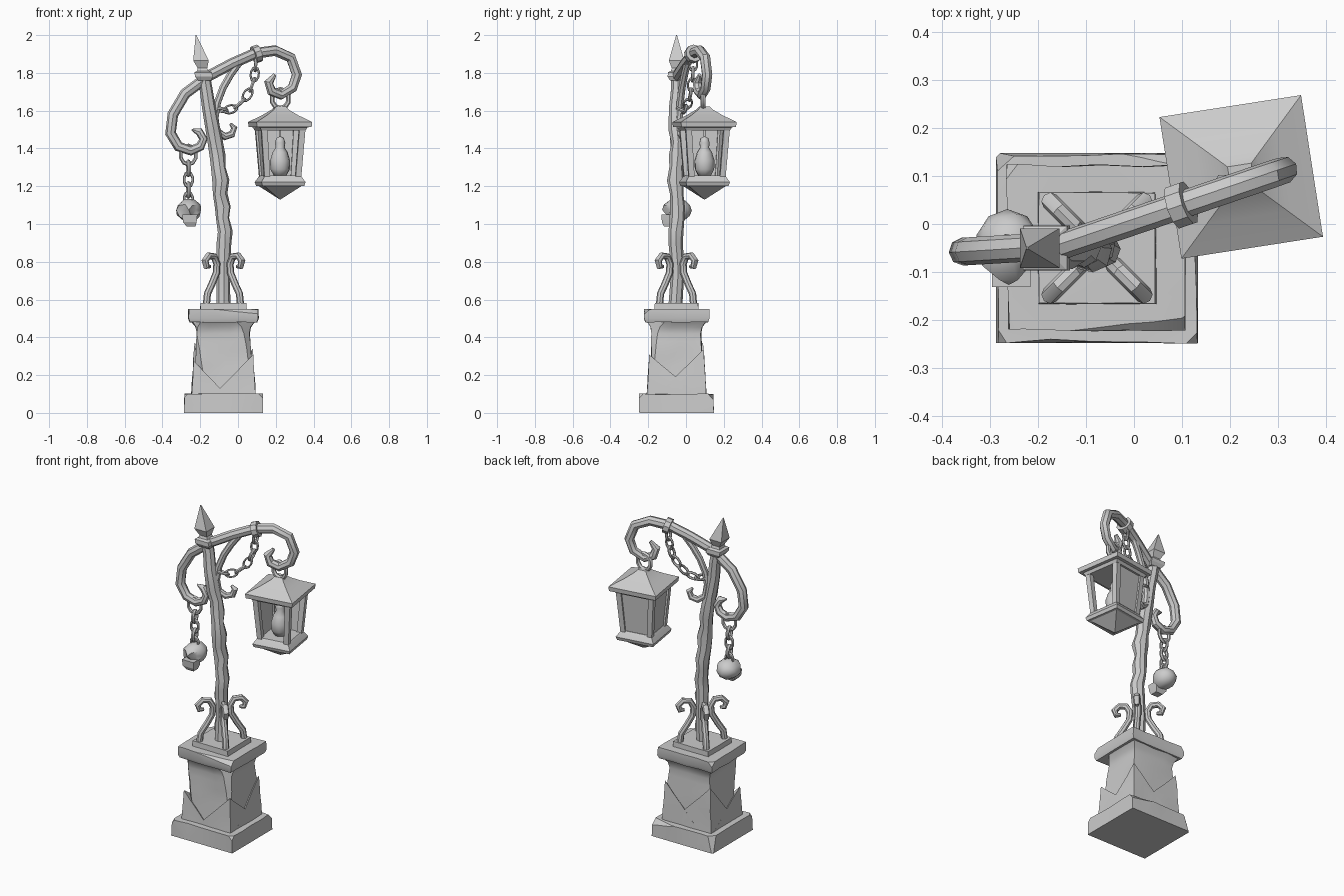
import bpy, bmesh, math, random
from mathutils import Vector, Matrix, noise

if "Cube" in bpy.data.objects:
    bpy.data.objects.remove(bpy.data.objects["Cube"])

random.seed(4)
CX, CY = -0.077, -0.05


def finish(ob, angle=30):
    bpy.ops.object.select_all(action='DESELECT')
    ob.select_set(True)
    bpy.context.view_layer.objects.active = ob
    if ob.type == 'CURVE':
        bpy.ops.object.convert(target='MESH')
        ob = bpy.context.object
    bpy.ops.object.shade_smooth_by_angle(angle=math.radians(angle))
    return ob


def add_mesh(name, bm, angle=30):
    bmesh.ops.recalc_face_normals(bm, faces=bm.faces)
    me = bpy.data.meshes.new(name)
    bm.to_mesh(me)
    bm.free()
    ob = bpy.data.objects.new(name, me)
    bpy.context.collection.objects.link(ob)
    return finish(ob, angle)


def square_loft(rings, ratio=1.0):
    """Square rings of (z, half width, x offset, y offset), capped."""
    bm = bmesh.new()
    loops = []
    for z, h, *o in rings:
        ox, oy = (o + [0, 0])[:2]
        loops.append([bm.verts.new((ox + sx * h, oy + sy * h * ratio, z))
                      for sx, sy in ((-1, -1), (1, -1), (1, 1), (-1, 1))])
    for a, b in zip(loops, loops[1:]):
        for i in range(4):
            j = (i + 1) % 4
            bm.faces.new((a[i], a[j], b[j], b[i]))
    bm.faces.new(loops[0][::-1])
    bm.faces.new(loops[-1])
    return bm


def clip(bm, co, no):
    r = bmesh.ops.bisect_plane(bm, geom=bm.verts[:] + bm.edges[:] + bm.faces[:],
                               plane_co=co, plane_no=no, clear_outer=True)
    edges = [e for e in r['geom_cut'] if isinstance(e, bmesh.types.BMEdge)]
    if edges:
        bmesh.ops.holes_fill(bm, edges=edges, sides=0)


def stone(name, rings, ratio=0.93, bevel=0.012, rough=0.008, chips=(), cuts=3):
    bm = square_loft(rings, ratio)
    sharp = [e for e in bm.edges if len(e.link_faces) == 2 and e.calc_face_angle() > 0.7]
    bmesh.ops.bevel(bm, geom=sharp, offset=bevel, segments=1, affect='EDGES')
    for co, no in chips:
        clip(bm, Vector(co), Vector(no).normalized())
    bmesh.ops.subdivide_edges(bm, edges=[e for e in bm.edges if e.calc_length() > 0.12],
                              cuts=cuts, use_grid_fill=True)
    bmesh.ops.triangulate(bm, faces=[f for f in bm.faces if len(f.verts) > 4])
    for v in bm.verts:
        if v.co.z > 0.004:
            n = noise.noise_vector(v.co * 9 + Vector((len(name), 3, 7)))
            v.co += Vector((n.x, n.y, n.z * 0.5)) * rough
    bm.transform(Matrix.Translation((CX, CY, 0)))
    return add_mesh(name, bm, 28)


def tube(name, pts, r, radii=None, res=2):
    cu = bpy.data.curves.new(name, 'CURVE')
    cu.dimensions = '3D'
    cu.bevel_depth, cu.bevel_resolution, cu.use_fill_caps = r, res, True
    sp = cu.splines.new('POLY')
    sp.points.add(len(pts) - 1)
    for i, p in enumerate(pts):
        sp.points[i].co = (*p, 1)
        sp.points[i].radius = radii[i] if radii else 1
    ob = bpy.data.objects.new(name, cu)
    bpy.context.collection.objects.link(ob)
    return finish(ob, 40)


def link(name, loc, direction, roll, length=0.04, width=0.027, minor=0.011):
    bpy.ops.mesh.primitive_torus_add(major_segments=10, minor_segments=6,
                                     major_radius=length, minor_radius=minor)
    ob = bpy.context.object
    ob.name = name
    q = Vector(direction).to_track_quat('X', 'Z').to_matrix().to_4x4()
    ob.matrix_world = (Matrix.Translation(loc) @ q @ Matrix.Rotation(roll, 4, 'X')
                       @ Matrix.Diagonal((1, width / length, 1, 1)))
    return finish(ob, 50)


def arm_y(x):
    return -0.045 + (0.34 if x > -0.15 else 0.06) * (x + 0.15)


def on_arm(pts):
    return [(x, arm_y(x), z) for x, z in pts]


# Stone pedestal with chipped corners
stone("plinth", [(0, 0.21), (0.1, 0.207)], 0.94, chips=[
    ((0.2, -0.18, 0.1), (1, -1, 0.9)), ((-0.2, -0.18, 0.1), (-1, -0.7, 1)),
    ((0.05, 0.195, 0.1), (0.2, 1, 1)), ((-0.19, 0.185, 0.08), (-1, 1, 0.3))])
stone("pedestal_body", [(0.09, 0.158), (0.25, 0.149), (0.42, 0.14), (0.455, 0.146), (0.49, 0.172)],
      chips=[((0.136, -0.127, 0.3), (1, -1, 0.2)), ((-0.14, -0.125, 0.38), (-1, -1, -0.1))])
stone("pedestal_cap", [(0.48, 0.176), (0.5, 0.184), (0.55, 0.184)], bevel=0.01, chips=[
    ((0.16, -0.165, 0.545), (0.7, -1, 1)), ((-0.178, 0.16, 0.54), (-1, 0.7, 0.8)),
    ((-0.03, -0.168, 0.55), (0.1, -1, 1))])
stone("pole_plate", [(0.545, 0.123), (0.582, 0.121)], 0.95, bevel=0.006, rough=0.003)
# Cracked slabs around the lower corners of the body
for i, (sx, sy) in enumerate(((-1, -1), (1, -1), (1, 1), (-1, 1))):
    h = 0.27 + 0.035 * i
    stone(f"broken_slab_{i + 1}", [(0.09, 0.169), (0.45, 0.149)], bevel=0.014, rough=0.005,
          chips=[((sx * 0.155, sy * 0.145, h), (-sx * 0.8, -sy * (0.5 + 0.15 * i), 0.75))])

# Gnarled leaning pole
path = [(-.077, .57, 1), (-.078, .75, .95), (-.072, .9, 1), (-.07, .96, 1.12), (-.083, 1.03, .98),
        (-.08, 1.09, 1.15), (-.094, 1.16, 1.02), (-.09, 1.23, 1.2), (-.105, 1.3, 1), (-.108, 1.36, 1.15),
        (-.122, 1.43, 1), (-.133, 1.5, 1.08), (-.155, 1.62, .98), (-.17, 1.72, .92), (-.182, 1.79, .9)]
pole = tube("pole", [(x, CY + 0.006 * math.sin(z * 19), z) for x, z, r in path], 0.037,
            [p[2] for p in path])
for v in pole.data.vertices:
    if 0.9 < v.co.z < 1.5:
        n = noise.noise_vector(v.co * 14)
        v.co += Vector((n.x, n.y, 0)) * 0.009

# Spear finial and its collar
bm = square_loft([(1.76, .035, -.176), (1.78, .047, -.18), (1.803, .046, -.185), (1.81, .03, -.186),
                  (1.825, .025, -.188), (1.865, .041, -.196), (2.0, .002, -.222)])
bm.transform(Matrix.Translation((0, CY, 0)))
add_mesh("spear_finial", bm, 15)

# Large S-shaped arm
arm = [(-.245, 1.5), (-.205, 1.488), (-.183, 1.45), (-.2, 1.41), (-.25, 1.388), (-.315, 1.41),
       (-.357, 1.48), (-.345, 1.58), (-.28, 1.69), (-.15, 1.787), (-.03, 1.85), (.09, 1.903),
       (.195, 1.918), (.28, 1.88), (.312, 1.79), (.288, 1.72), (.227, 1.683), (.177, 1.703),
       (.162, 1.75), (.195, 1.79)]
tube("scroll_arm", on_arm(arm), 0.029,
     [.15, .75, .8, .85, .9, .95, 1, 1, 1, 1, 1, 1, 1, 1, .98, .95, .9, .9, .85, .35])
# Thin brace with a curl under the arm
brace = [(.01, 1.86), (-.04, 1.79), (-.08, 1.72), (-.11, 1.64), (-.122, 1.56), (-.11, 1.49),
         (-.07, 1.463), (-.033, 1.475), (-.02, 1.51), (-.04, 1.53)]
tube("arm_brace", on_arm(brace), 0.02, [1] * 8 + [.9, .4])

# Four scroll feet on the plate diagonals
foot = [(.09, .575), (.085, .63), (.062, .68), (.038, .74), (.035, .79), (.05, .828),
        (.078, .832), (.097, .805), (.09, .775), (.072, .775)]
for i, (sx, sy) in enumerate(((-1, -1), (1, -1), (1, 1), (-1, 1))):
    tube(f"scroll_foot_{i + 1}", [(CX + sx * d, CY + sy * d, z) for d, z in foot], 0.019,
         [1] * 8 + [.9, .5])

# Clamp ring round the arm and slack chain to the brace
bpy.ops.mesh.primitive_cylinder_add(vertices=10, radius=0.047, depth=0.034)
clamp = bpy.context.object
clamp.name = "arm_clamp"
tangent = Vector((0.12, 0.041, 0.04))
clamp.matrix_world = Matrix.Translation((.098, arm_y(.098), 1.9)) @ tangent.to_track_quat('Z', 'Y').to_matrix().to_4x4()
finish(clamp)
chain = [Vector(p) for p in on_arm([(.096, 1.875), (.092, 1.82), (.085, 1.765), (.066, 1.71),
                                    (.035, 1.66), (-.015, 1.615), (-.065, 1.6), (-.115, 1.61)])]
for i, (a, b) in enumerate(zip(chain, chain[1:])):
    link(f"arm_chain_{i + 1}", (a + b) / 2, b - a, math.pi / 2 * (i % 2) + 0.3, 0.036, 0.022, 0.009)

# Hanging chain and carved weight
for i, z in enumerate((1.365, 1.295, 1.235, 1.18, 1.13)):
    link(f"weight_chain_{i + 1}", (-.263, CY, z), (0, 0, 1), math.pi / 2 * ((i + 1) % 2) + 0.15,
         0.05 if i == 0 else 0.036, 0.042 if i == 0 else 0.024, 0.011)
bm = bmesh.new()
bmesh.ops.create_icosphere(bm, subdivisions=2, radius=1)
for v in bm.verts:
    n = noise.noise_vector(v.co * 1.7)
    v.co = Vector((v.co.x * .068, v.co.y * .08, v.co.z * .062)) + n * 0.008
    for ex in (-.026, .026):
        if (v.co - Vector((ex, -.068, -.012))).length < 0.026:
            v.co.y += 0.022
bm.transform(Matrix.Translation((-.262, -.048, 1.072)))
add_mesh("hanging_weight", bm, 35)
bm = square_loft([(.988, .024, .006), (1.01, .036), (1.05, .04)], 0.9)
bm.transform(Matrix.Translation((-.255, -.095, 0)))
add_mesh("weight_lower_lump", bm, 20)

# Lantern, turned slightly about its own axis
LAMP = Matrix.Translation((.223, .098, 0)) @ Matrix.Rotation(math.radians(8.8), 4, 'Z')


def lamp_part(name, rings, ratio=1.0):
    bm = square_loft(rings, ratio)
    bm.transform(LAMP)
    return add_mesh(name, bm, 15)


lamp_part("lantern_roof", [(1.495, .118), (1.512, .127), (1.513, .146), (1.54, .149),
                           (1.575, .085), (1.605, .04), (1.622, .025)])
lamp_part("lantern_base", [(1.13, .002), (1.2, .098), (1.202, .112), (1.222, .118), (1.25, .1), (1.258, .092)])
for i, (sx, sy) in enumerate(((-1, -1), (1, -1), (1, 1), (-1, 1))):
    lamp_part(f"lantern_post_{i + 1}", [(1.245, .015, sx * .083, sy * .083), (1.505, .016, sx * .102, sy * .102)])
# Solid panels on the back and left
for name, turn in (("lantern_back_panel", 0), ("lantern_left_panel", math.pi / 2)):
    bm = bmesh.new()
    bmesh.ops.create_cube(bm, size=1)
    for v in bm.verts:
        top = v.co.z > 0
        v.co = Vector((v.co.x * (.19 if top else .155), (.102 if top else .083) + v.co.y * .01,
                       1.505 if top else 1.245))
    bm.transform(LAMP @ Matrix.Rotation(turn, 4, 'Z'))
    add_mesh(name, bm)
link("lantern_ring", (.224, .09, 1.662), (0, 0, 1), math.atan2(1, .34) + math.pi / 2 - 1.23,
     0.05, 0.045, 0.014)

# Pear-shaped bulb
bm = bmesh.new()
prof = [(.0, 1.25), (.035, 1.258), (.052, 1.29), (.054, 1.335), (.04, 1.38), (.024, 1.405),
        (.028, 1.43), (.02, 1.455), (.006, 1.462), (.006, 1.5)]
vs = [bm.verts.new((r, 0, z)) for r, z in prof]
es = [bm.edges.new(p) for p in zip(vs, vs[1:])]
bmesh.ops.spin(bm, geom=vs + es, cent=(0, 0, 0), axis=(0, 0, 1), angle=math.tau, steps=10)
bmesh.ops.remove_doubles(bm, verts=bm.verts, dist=0.0005)
bm.transform(LAMP)
add_mesh("lantern_bulb", bm, 50)
